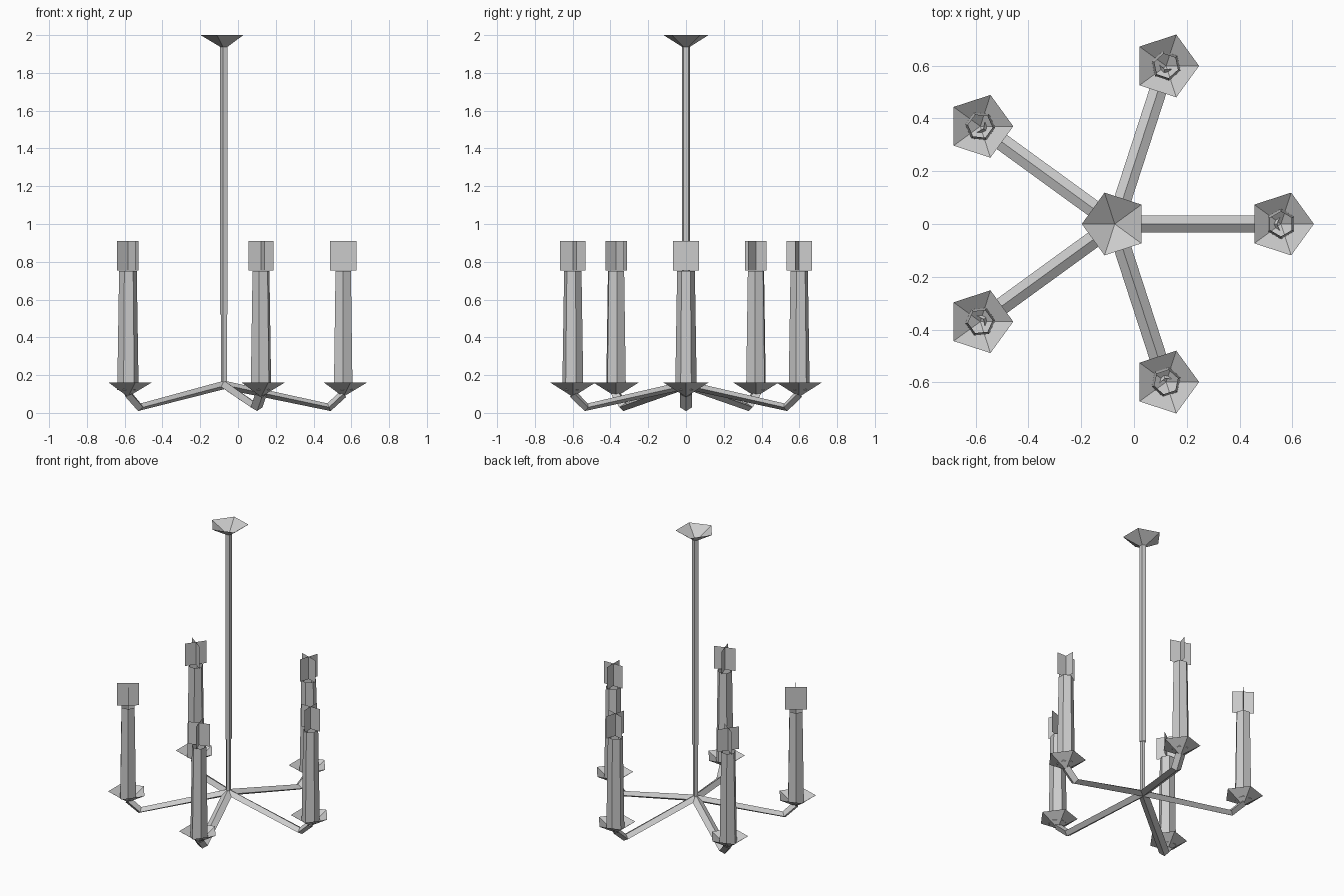
import bpy, bmesh
from math import cos, sin, pi, radians
from mathutils import Vector, Matrix

if "Cube" in bpy.data.objects:
    bpy.data.objects.remove(bpy.data.objects["Cube"])

CENTRE = Vector((-0.073, 0, 0))
REACH = 0.63

grey = bpy.data.materials.new("light_grey")
grey.use_nodes = True
grey.diffuse_color = (0.6, 0.6, 0.6, 1)
grey.node_tree.nodes["Principled BSDF"].inputs["Base Color"].default_value = (0.6, 0.6, 0.6, 1)


def ring(radius, z, sides, turn=0.0):
    """Level polygon around the z axis."""
    return [Vector((radius * cos(turn + 2 * pi * i / sides),
                    radius * sin(turn + 2 * pi * i / sides), z)) for i in range(sides)]


def build(name, bm, place):
    bmesh.ops.remove_doubles(bm, verts=bm.verts, dist=1e-5)
    mesh = bpy.data.meshes.new(name)
    bm.to_mesh(mesh)
    bm.free()
    mesh.materials.append(grey)
    obj = bpy.data.objects.new(name, mesh)
    obj.matrix_world = place
    bpy.context.collection.objects.link(obj)


def loft(name, rings, place):
    """Open-ended skin through matching rings."""
    bm = bmesh.new()
    rows = [[bm.verts.new(p) for p in r] for r in rings]
    for low, high in zip(rows, rows[1:]):
        for i in range(len(low)):
            j = (i + 1) % len(low)
            bm.faces.new((low[i], low[j], high[j], high[i]))
    build(name, bm, place)


def dish(name, z, turn, place):
    """Open five-sided cone, point down."""
    bm = bmesh.new()
    apex = bm.verts.new((0, 0, z - 0.075))
    rim = [bm.verts.new(p) for p in ring(0.125, z, 5, turn)]
    for i in range(5):
        bm.faces.new((apex, rim[(i + 1) % 5], rim[i]))
    build(name, bm, place)


def diamond(r, z, tilt):
    """Arm cross-section, its upper corner leaning by tilt."""
    up = Vector((sin(tilt), 0, cos(tilt))) * 0.022
    side = Vector((0, 0.033, 0))
    c = Vector((r, 0, z))
    return [c + up, c + side, c - up, c - side]


# Ceiling canopy and hanging rod
middle = Matrix.Translation(CENTRE)
dish("ceiling_canopy", 2.0, pi, middle)
loft("upper_rod", [ring(0.022, 0.52, 5, pi), ring(0.022, 1.94, 5, pi)], middle)
loft("lower_rod", [ring(0.017, 0.14, 5, pi), ring(0.017, 0.52, 5, pi)], middle)

# Five arms, each with a dish, a candle and a crossed-card flame
for n in range(5):
    turn = Matrix.Rotation(radians(72 * n), 4, 'Z')
    arm_place = middle @ turn
    tip = arm_place @ Matrix.Translation((REACH, 0, 0))
    loft(f"arm_{n + 1}", [diamond(0, 0.148, 0.2), diamond(0.555, 0.03, -0.4),
                          diamond(0.63, 0.1, -0.75)], arm_place)
    dish(f"drip_dish_{n + 1}", 0.16, 0, Matrix.Translation(tip.translation))
    loft(f"candle_{n + 1}", [ring(0.057, 0.12, 6, pi / 6), ring(0.047, 0.75, 6, pi / 6)], tip)
    flame = bmesh.new()
    for axis in (Vector((0.07, 0, 0)), Vector((0, 0.07, 0))):
        low, high = Vector((0, 0, 0.755)), Vector((0, 0, 0.91))
        flame.faces.new([flame.verts.new(p) for p in
                         (low - axis, low + axis, high + axis, high - axis)])
    build(f"flame_{n + 1}", flame, tip)
